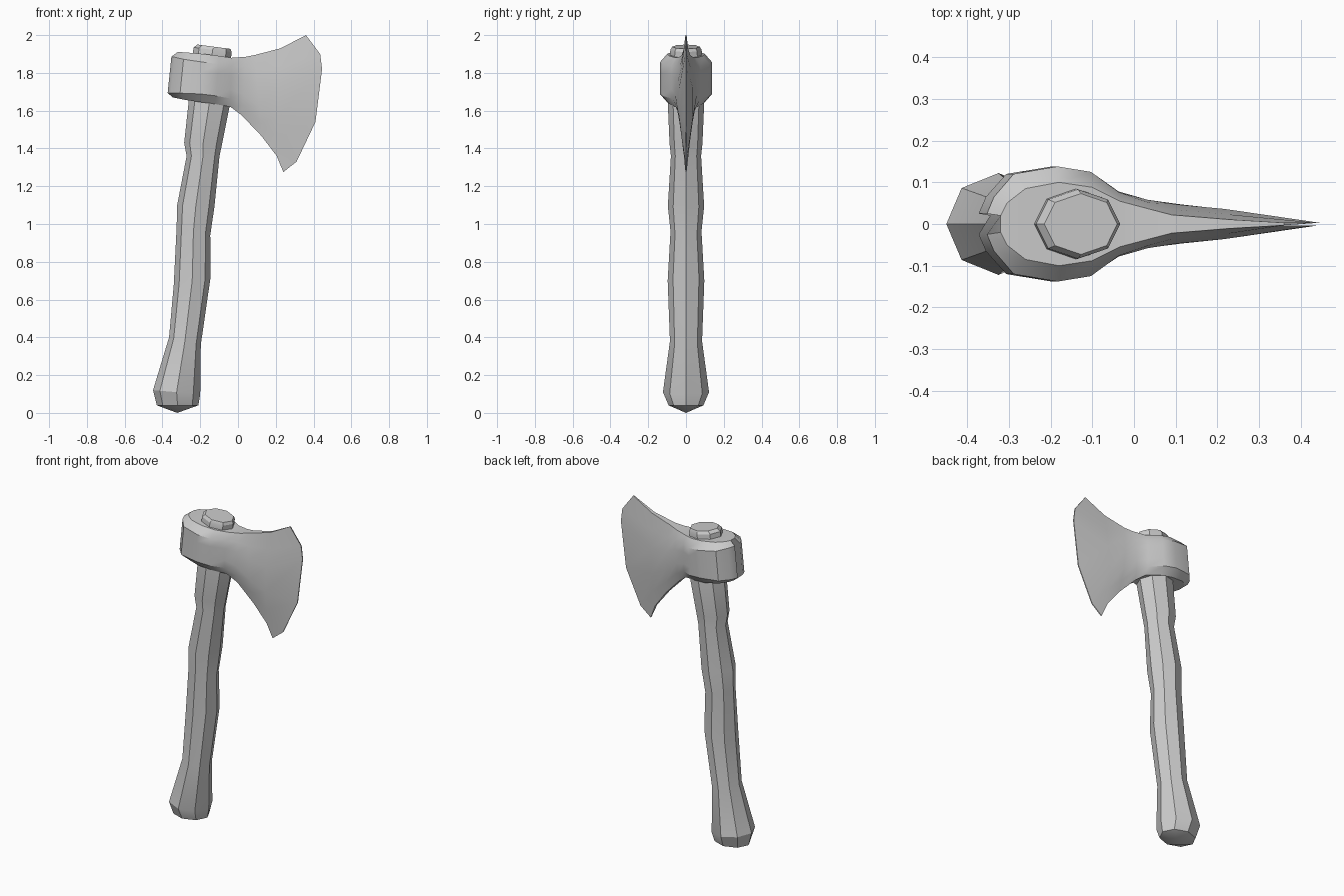
import bpy, bmesh
from math import cos, sin, pi, radians

if "Cube" in bpy.data.objects:
    bpy.data.objects.remove(bpy.data.objects["Cube"])


def loft(name, rings, angle, start_tip=None):
    """Skin closed rings of equal length and cap both ends."""
    bm = bmesh.new()
    vs = [[bm.verts.new(p) for p in ring] for ring in rings]
    n = len(vs[0])
    for a, b in zip(vs, vs[1:]):
        for i in range(n):
            j = (i + 1) % n
            bm.faces.new((a[i], a[j], b[j], b[i]))
    if start_tip:
        tip = bm.verts.new(start_tip)
        for i in range(n):
            bm.faces.new((tip, vs[0][(i + 1) % n], vs[0][i]))
    else:
        bm.faces.new(vs[0][::-1])
    bm.faces.new(vs[-1])
    bmesh.ops.recalc_face_normals(bm, faces=bm.faces[:])
    mesh = bpy.data.meshes.new(name)
    bm.to_mesh(mesh)
    bm.free()
    ob = bpy.data.objects.new(name, mesh)
    bpy.context.collection.objects.link(ob)
    bpy.ops.object.select_all(action='DESELECT')
    ob.select_set(True)
    bpy.context.view_layer.objects.active = ob
    bpy.ops.object.shade_smooth_by_angle(angle=radians(angle))
    return ob


# Handle: tilted octagons (left x, left z, right x, right z, half depth)
handle_sections = [
    (-.43, .04, -.21, .04, .092), (-.45, .12, -.20, .10, .122),
    (-.365, .40, -.197, .36, .085), (-.34, .68, -.145, .72, .097),
    (-.325, .98, -.147, .94, .082), (-.322, 1.10, -.125, 1.09, .096),
    (-.272, 1.36, -.098, 1.36, .08), (-.285, 1.43, -.085, 1.42, .087),
    (-.262, 1.64, -.045, 1.62, .096), (-.24, 1.90, -.037, 1.88, .085),
    (-.235, 1.935, -.033, 1.91, .083), (-.215, 1.95, -.04, 1.927, .073),
]


def octagon(xl, zl, xr, zr, y):
    ring = []
    for k in range(8):
        t = (1 + cos(k * pi / 4)) / 2
        ring.append((xl + (xr - xl) * t, y * sin(k * pi / 4), zl + (zr - zl) * t))
    return ring


loft("handle", [octagon(*s) for s in handle_sections], 25, (-.322, 0, 0))

# Axe head: upright slices from the back of the eye to the cutting edge
# (top x, top z, bottom x, bottom z, half depth, rim half depth, x shift, chamfer, rim blend)
head_sections = [
    (-.32, 1.91, -.345, 1.67, .025, .02, -.03, .10, 0),
    (-.305, 1.91, -.33, 1.667, .065, .05, -.028, .11, 0),
    (-.26, 1.907, -.285, 1.658, .12, .085, -.025, .14, 0),
    (-.18, 1.90, -.20, 1.645, .138, .10, 0, .17, 0),
    (-.10, 1.89, -.12, 1.635, .125, .088, 0, .17, 0),
    (-.035, 1.88, -.04, 1.62, .078, .055, 0, .17, .1),
    (.04, 1.885, .02, 1.575, .058, .035, 0, .17, .3),
    (.09, 1.895, .125, 1.465, .047, .022, 0, .17, .5),
    (.225, 1.93, .205, 1.36, .036, .011, 0, .17, .5),
]


def head_slice(xt, zt, xb, zb, y, rim, dx, c, blend):
    yc = y + (rim - y) * blend
    side = []
    for t, yy, d in ((0, rim, 0), (c, yc, dx), (.36, y, dx),
                     (.64, y, dx), (1 - c, yc, dx), (1, rim, 0)):
        side.append((xt + (xb - xt) * t + d, yy, zt + (zb - zt) * t))
    return side


edge = [(.36, .003, 2), (.435, .003, 1.90), (.445, .003, 1.82),
        (.41, .003, 1.54), (.31, .003, 1.33), (.24, .003, 1.275)]
sides = [head_slice(*s) for s in head_sections] + [edge]
rings = [s + [(x, -y, z) for x, y, z in reversed(s)] for s in sides]
loft("axe_head", rings, 28)
